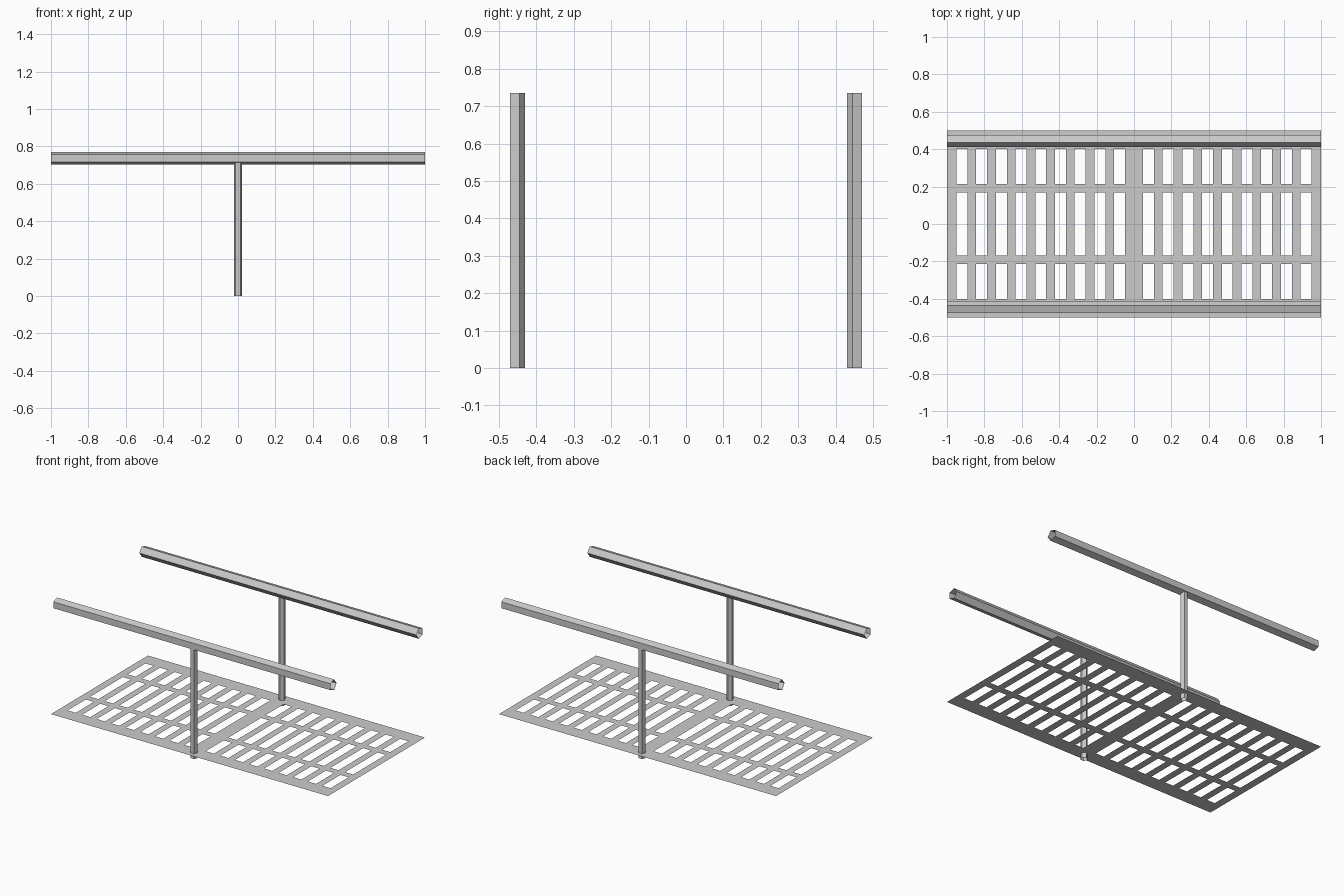
import bpy, bmesh
from math import cos, sin, tau

if "Cube" in bpy.data.objects:
    bpy.data.objects.remove(bpy.data.objects["Cube"])


def make_object(name, bm):
    bm.normal_update()
    mesh = bpy.data.meshes.new(name)
    bm.to_mesh(mesh)
    bm.free()
    obj = bpy.data.objects.new(name, mesh)
    bpy.context.collection.objects.link(obj)
    return obj


def slotted_deck(name, z):
    # Flat sheet made of grid cells, leaving the slot cells open
    pitch, width, first = 0.1053, 0.0585, 0.048
    slots = [(first + i * pitch, first + i * pitch + width) for i in range(9)]
    half = [x for s in slots for x in s] + [1.0]
    xs = [-x for x in reversed(half)] + half
    ys = [-0.5, -0.401, -0.215, -0.168, 0.168, 0.215, 0.401, 0.5]
    bm = bmesh.new()
    grid = [[bm.verts.new((x, y, z)) for y in ys] for x in xs]
    for i in range(len(xs) - 1):
        for j in range(len(ys) - 1):
            slot_column = i % 2 == 1 and i != len(half) - 1
            if i > len(half) - 1:
                slot_column = (i - len(half)) % 2 == 0 and i < len(xs) - 2
            if slot_column and j % 2 == 1:
                continue
            bm.faces.new((grid[i][j], grid[i + 1][j],
                          grid[i + 1][j + 1], grid[i][j + 1]))
    return make_object(name, bm)


def five_sided_tube(name, radius, place, start, end, side):
    # Open pentagonal tube; its sharp corner points to the deck centre
    bm = bmesh.new()
    rings = []
    for t in (start, end):
        rings.append([bm.verts.new(place(t, -side * radius * cos(k * tau / 5),
                                         radius * sin(k * tau / 5)))
                      for k in range(5)])
    a, b = rings
    for k in range(5):
        n = (k + 1) % 5
        bm.faces.new((a[k], a[n], b[n], b[k]))
    bmesh.ops.recalc_face_normals(bm, faces=bm.faces)
    # Make sure the open tube faces outwards
    bm.normal_update()
    centre = sum((v.co for v in bm.verts), bm.verts[:][0].co * 0) / 10
    f = bm.faces[:][0]
    if f.normal.dot(f.calc_center_median() - centre) < 0:
        bmesh.ops.reverse_faces(bm, faces=bm.faces[:])
    return make_object(name, bm)


slotted_deck("slotted_deck", 0.034)

# Handrails and their posts on both long sides
for label, side in (("front", -1), ("back", 1)):
    five_sided_tube(label + "_handrail", 0.0355,
                    lambda t, u, v: (t, side * 0.447 + u, 0.7365 + v),
                    -1.0, 1.0, side)
    five_sided_tube(label + "_post", 0.022,
                    lambda t, u, v: (v, side * 0.4525 + u, t),
                    0.0, 0.735, side)
